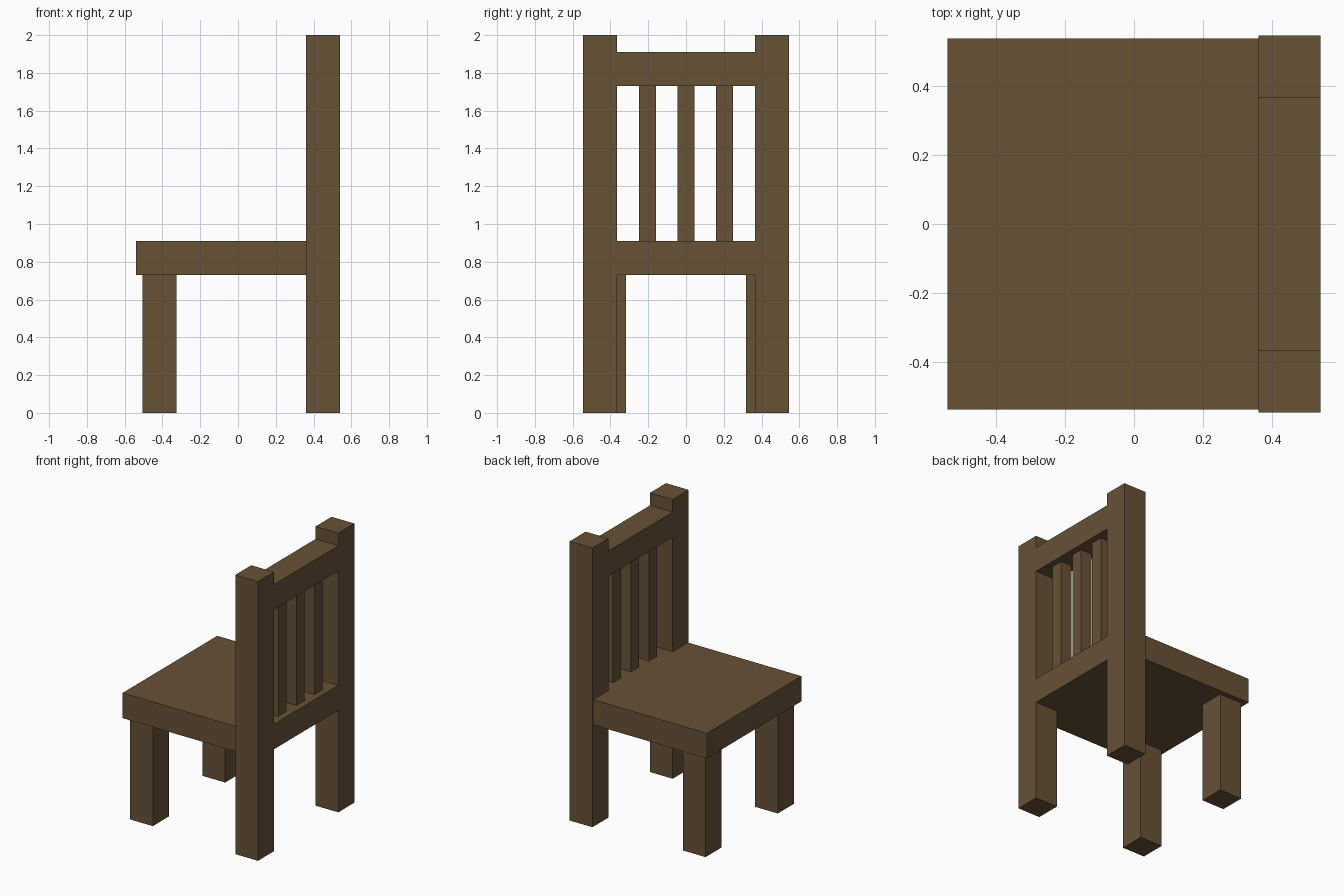
import bpy
import bmesh

if "Cube" in bpy.data.objects:
    bpy.data.objects.remove(bpy.data.objects["Cube"], do_unlink=True)

wood = bpy.data.materials.new("brown wood")
wood.use_nodes = True
colour = (0.136, 0.084, 0.036, 1.0)
wood.diffuse_color = colour
bsdf = wood.node_tree.nodes["Principled BSDF"]
bsdf.inputs["Base Color"].default_value = colour
bsdf.inputs["Roughness"].default_value = 0.8


def prism(name, outline, z0, z1):
    """Extrude a flat outline from z0 up to z1."""
    bm = bmesh.new()
    base = bm.faces.new([bm.verts.new((x, y, z0)) for x, y in outline])
    top = bmesh.ops.extrude_face_region(bm, geom=[base])["geom"]
    verts = [v for v in top if isinstance(v, bmesh.types.BMVert)]
    bmesh.ops.translate(bm, verts=verts, vec=(0, 0, z1 - z0))
    bmesh.ops.recalc_face_normals(bm, faces=bm.faces)
    mesh = bpy.data.meshes.new(name)
    bm.to_mesh(mesh)
    bm.free()
    mesh.materials.append(wood)
    obj = bpy.data.objects.new(name, mesh)
    bpy.context.collection.objects.link(obj)
    return obj


def box(name, x0, x1, y0, y1, z0, z1):
    return prism(name, [(x0, y0), (x1, y0), (x1, y1), (x0, y1)], z0, z1)


FRONT, BACK, POST = -0.54, 0.54, 0.36     # seat front, chair back, post face
SEAT_Y, POST_IN, POST_OUT = 0.536, 0.364, 0.545
SEAT_Z, SEAT_TOP = 0.73, 0.91
RAIL_Z, RAIL_TOP = 1.73, 1.91

# Seat, notched at the back to fit between the posts
half = [(FRONT, SEAT_Y), (POST, SEAT_Y), (POST, POST_IN), (BACK, POST_IN)]
prism("seat", half + [(x, -y) for x, y in reversed(half)], SEAT_Z, SEAT_TOP)

# Legs and tall back posts, mirrored across y
for side, s in (("left", 1), ("right", -1)):
    y0, y1 = sorted((s * 0.318, s * 0.50))
    box(f"short_leg_{side}", -0.505, -0.325, y0, y1, 0, SEAT_Z)
    y0, y1 = sorted((s * POST_IN, s * POST_OUT))
    box(f"back_post_{side}", POST, BACK, y0, y1, 0, 2.0)

# Top rail of the backrest
box("top_rail", POST, BACK, -POST_IN, POST_IN, RAIL_Z, RAIL_TOP)

# Three square slats
for i in range(3):
    y = (i - 1) * 0.204
    box(f"back_slat_{i + 1}", 0.405, 0.495, y - 0.045, y + 0.045, SEAT_TOP, RAIL_Z)
